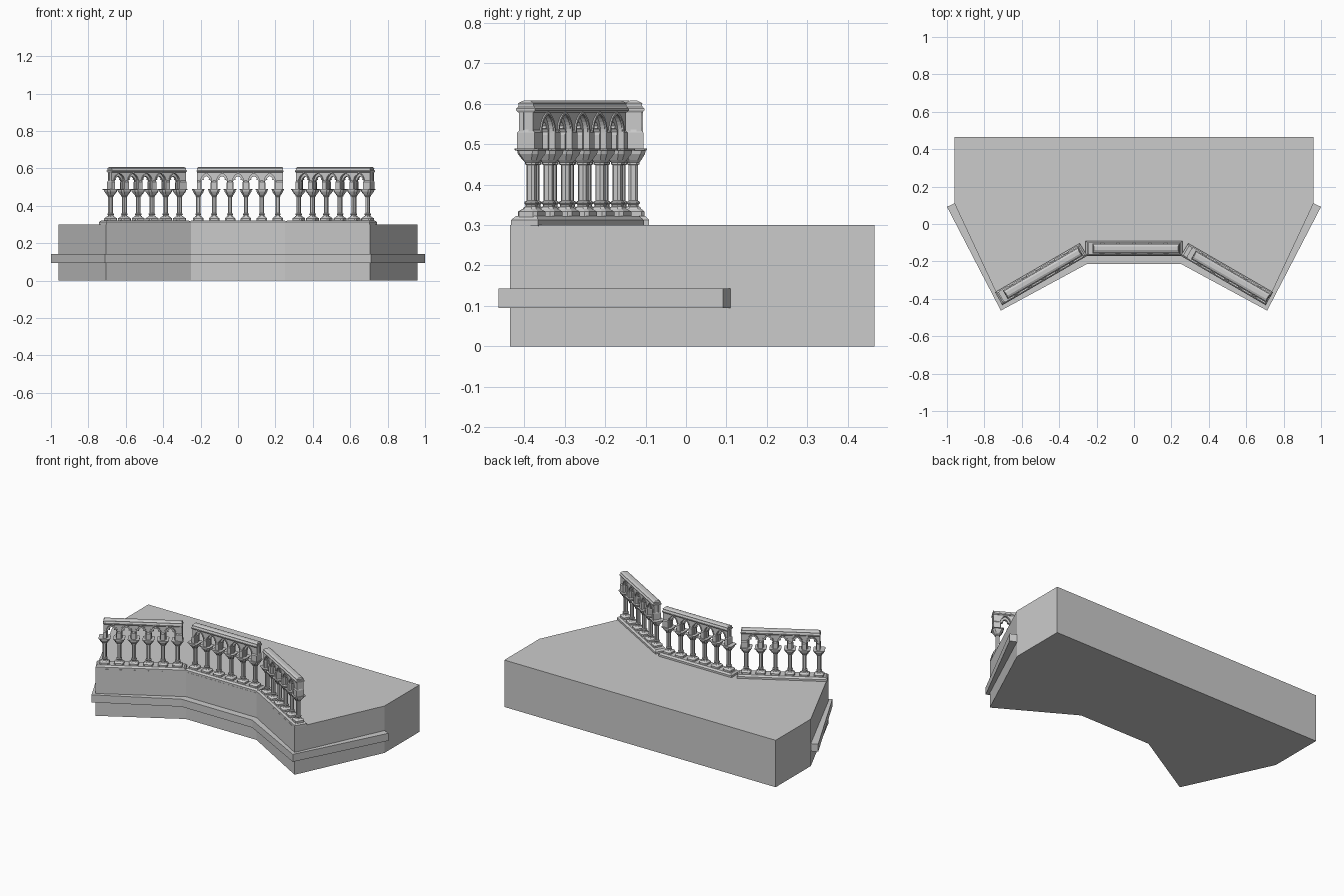
import bpy, bmesh, math
from mathutils import Vector, Matrix

if "Cube" in bpy.data.objects:
    bpy.data.objects.remove(bpy.data.objects["Cube"])


def finish(bm, name, mat=None):
    bmesh.ops.recalc_face_normals(bm, faces=bm.faces)
    me = bpy.data.meshes.new(name)
    bm.to_mesh(me)
    bm.free()
    ob = bpy.data.objects.new(name, me)
    bpy.context.collection.objects.link(ob)
    if mat is not None:
        ob.matrix_world = mat
    return ob


def loft(bm, rings):
    # skin a stack of equal rings and cap both ends
    vr = [[bm.verts.new(p) for p in r] for r in rings]
    n = len(vr[0])
    for a, b in zip(vr, vr[1:]):
        for i in range(n):
            j = (i + 1) % n
            bm.faces.new((a[i], a[j], b[j], b[i]))
    bm.faces.new(vr[0][::-1])
    bm.faces.new(vr[-1])


def prism(bm, pts, z0, z1):
    loft(bm, [[(x, y, z) for x, y in pts] for z in (z0, z1)])


def slab(bm, outline, y0, y1):
    loft(bm, [[(x, y, z) for x, z in outline] for y in (y0, y1)])


def rect(x0, x1, d, z):
    return [(x0, -d, z), (x1, -d, z), (x1, d, z), (x0, d, z)]


def octagon(cx, w, c, z):
    # square of half width w with corners cut by c
    k = w - c
    return [(cx + x, y, z) for x, y in ((-k, -w), (k, -w), (w, -k), (w, k),
                                        (k, w), (-k, w), (-w, k), (-w, -k))]


# balcony floor block
half = [(0.25, -0.17), (0.705, -0.435), (0.96, 0.11)]
front = [(-x, y) for x, y in half[::-1]] + half
bm = bmesh.new()
prism(bm, front + [(0.96, 0.465), (-0.96, 0.465)], 0, 0.30)
finish(bm, "balcony_block")

# string course around the front and sides
band = [(0.25, -0.213), (0.712, -0.463), (1.0, 0.092)]
outer = [(-x, y) for x, y in band[::-1]] + band
bm = bmesh.new()
prism(bm, outer + front[::-1], 0.095, 0.143)
finish(bm, "string_course")

STEP = 0.085
COLS = [(i - 2.5) * STEP for i in range(6)]
CENTRES = [(i - 2) * STEP for i in range(5)]


def arch(cx, w, zs, za, n=6):
    # pointed arch from the left foot to the right foot
    h = za - zs
    r = (w * w + h * h) / (2 * w)
    a1 = math.atan2(h, r - w)
    left = [(-w + r - r * math.cos(a1 * i / n), zs + r * math.sin(a1 * i / n))
            for i in range(n + 1)]
    return [(cx + x, z) for x, z in left] + [(cx - x, z) for x, z in left[-2::-1]]


def trefoil(cx, w, zs, za):
    # cusped arch: side lobe, cusp, pointed head
    l = [(-w, zs), (-w * 1.08, zs + 0.008), (-w * 0.95, zs + 0.015), (-w * 0.5, zs + 0.016),
         (-w * 0.66, zs + 0.022), (-w * 0.45, za - 0.006), (0, za)]
    return [(cx + x, z) for x, z in l] + [(cx - x, z) for x, z in l[-2::-1]]


def arcade_outline(x0, x1, zb, zt, w, head):
    pts = [(x0, zt), (x0, zb)]
    for c in CENTRES:
        pts += [(c - w, zb)] + head(c) + [(c + w, zb)]
    return pts + [(x1, zb), (x1, zt)]


def bay(side, mat, length, shift):
    L = length / 2
    # chamfered plinth
    bm = bmesh.new()
    loft(bm, [rect(-L, L, 0.039, 0.298), rect(-L, L, 0.039, 0.312),
              rect(-L + 0.01, L - 0.01, 0.030, 0.322)])
    finish(bm, side + "_plinth", mat)
    mat = mat @ Matrix.Translation((shift, 0, 0))

    # row of columns with bases and flared capitals: half width, corner cut, z
    prof = [(0.028, 0.008, 0.320), (0.028, 0.008, 0.333), (0.019, 0.008, 0.340),
            (0.017, 0.008, 0.344), (0.013, 0.006, 0.346), (0.013, 0.006, 0.350),
            (0.016, 0.008, 0.353), (0.016, 0.008, 0.357), (0.0115, 0.006, 0.360),
            (0.0115, 0.006, 0.448), (0.015, 0.007, 0.450), (0.015, 0.007, 0.455),
            (0.020, 0.009, 0.461), (0.029, 0.011, 0.476), (0.030, 0.010, 0.484),
            (0.034, 0.007, 0.485), (0.034, 0.007, 0.489)]
    bm = bmesh.new()
    for x in COLS:
        loft(bm, [octagon(x, *p) for p in prof])
    finish(bm, side + "_columns", mat)

    # pierced arcade: thin cusped core between deeper pointed arches
    x0, x1 = -0.218, 0.240
    bm = bmesh.new()
    slab(bm, arcade_outline(x0 + .002, x1 - .002, 0.487, 0.59, 0.024,
                            lambda c: trefoil(c, 0.024, 0.522, 0.558)), -0.008, 0.008)
    finish(bm, side + "_cusped_tracery", mat)
    bm = bmesh.new()
    for s in (-1, 1):
        slab(bm, arcade_outline(x0, x1, 0.487, 0.585, 0.030,
                                lambda c: arch(c, 0.030, 0.527, 0.574)), s * 0.0075, s * 0.020)
        # raised arch hoods
        for c in CENTRES:
            hood = arch(c, 0.036, 0.530, 0.580)
            slab(bm, hood + arch(c, 0.031, 0.530, 0.574)[::-1], s * 0.0195, s * 0.024)
    finish(bm, side + "_arches", mat)

    # low pier blocks over each column
    bm = bmesh.new()
    for x in COLS:
        a, b = max(x - 0.013, x0 - .001), x + 0.013
        if x == COLS[-1]:
            b = x1 + .001
        loft(bm, [rect(a, b, 0.025, 0.487), rect(a, b, 0.025, 0.528),
                  rect(a + .003, b - .003, 0.019, 0.536)])
    finish(bm, side + "_pier_blocks", mat)

    # moulded cornice
    bm = bmesh.new()
    loft(bm, [rect(x0 - e, x1 + e, d, z) for e, d, z in (
        (0, 0.022, 0.578), (0.003, 0.027, 0.583), (0.003, 0.027, 0.588),
        (0, 0.023, 0.591), (0, 0.021, 0.597), (0.001, 0.022, 0.601),
        (0, 0.018, 0.603), (-0.004, 0.010, 0.607))])
    finish(bm, side + "_cornice", mat)


def place(x, y, deg):
    return Matrix.Translation((x, y, 0)) @ Matrix.Rotation(math.radians(deg), 4, 'Z')


bay("middle", place(0, -0.130, 0), 0.516, 0)
bay("right", place(0.497, -0.268, -30), 0.524, 0.014)
bay("left", place(-0.497, -0.268, 30), 0.524, 0)
